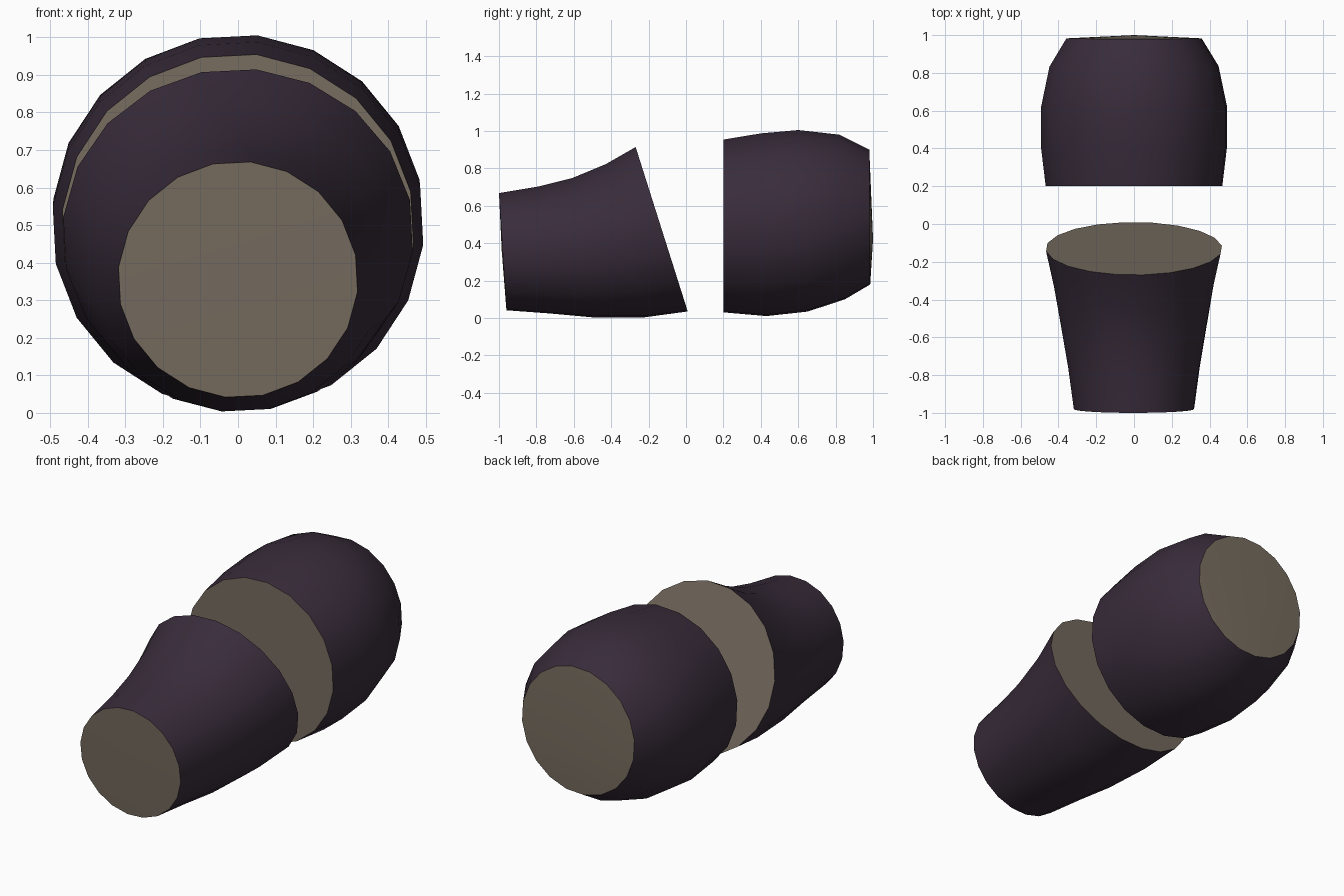
import bpy, bmesh, math

if "Cube" in bpy.data.objects:
    bpy.data.objects.remove(bpy.data.objects["Cube"])


def material(name, rgb):
    m = bpy.data.materials.new(name)
    m.diffuse_color = (*rgb, 1)
    m.use_nodes = True
    m.node_tree.nodes["Principled BSDF"].inputs["Base Color"].default_value = m.diffuse_color
    return m


skin = material("dark purple skin", (0.040, 0.025, 0.043))
flesh = material("beige flesh", (0.185, 0.153, 0.116))

SIDES = 20
OFFSET = math.radians(12)


def loft(name, rings, first_centre, last_centre):
    """Each ring: top y, top z, bottom y, bottom z, half width."""
    bm = bmesh.new()
    loops = []
    for yt, zt, yb, zb, w in rings:
        loop = []
        for i in range(SIDES):
            a = OFFSET + 2 * math.pi * i / SIDES
            s = math.sin(a)
            y = (yt + yb) / 2 + (yt - yb) / 2 * s
            z = (zt + zb) / 2 + (zt - zb) / 2 * s
            loop.append(bm.verts.new((w * math.cos(a), y, z)))
        loops.append(loop)
    # skin
    for a, b in zip(loops, loops[1:]):
        for i in range(SIDES):
            j = (i + 1) % SIDES
            bm.faces.new((a[i], a[j], b[j], b[i]))
    # cut ends as fans around a centre point
    for loop, centre in ((loops[0], first_centre), (loops[-1], last_centre)):
        c = bm.verts.new(centre)
        for i in range(SIDES):
            f = bm.faces.new((loop[i], loop[(i + 1) % SIDES], c))
            f.material_index = 1
    bmesh.ops.recalc_face_normals(bm, faces=bm.faces[:])
    mesh = bpy.data.meshes.new(name)
    bm.to_mesh(mesh)
    bm.free()
    mesh.materials.append(skin)
    mesh.materials.append(flesh)
    ob = bpy.data.objects.new(name, mesh)
    bpy.context.collection.objects.link(ob)
    bpy.ops.object.select_all(action='DESELECT')
    ob.select_set(True)
    bpy.context.view_layer.objects.active = ob
    bpy.ops.object.shade_smooth_by_angle(angle=math.radians(40))


# narrow front piece with slanted cut
loft("front_piece", [
    (-1.00, 0.670, -0.96, 0.040, 0.32),
    (-0.79, 0.705, -0.73, 0.023, 0.35),
    (-0.61, 0.750, -0.50, 0.002, 0.385),
    (-0.43, 0.825, -0.22, 0.002, 0.425),
    (-0.27, 0.917, 0.01, 0.033, 0.468),
], (0, -0.985, 0.355), (0, -0.13, 0.475))

# wide rounded back piece
loft("back_piece", [
    (0.20, 0.957, 0.20, 0.028, 0.47),
    (0.40, 0.990, 0.43, 0.008, 0.496),
    (0.60, 1.008, 0.65, 0.032, 0.494),
    (0.82, 0.983, 0.85, 0.098, 0.45),
    (0.98, 0.903, 0.985, 0.178, 0.36),
], (0, 0.20, 0.49), (0, 1.00, 0.42))
